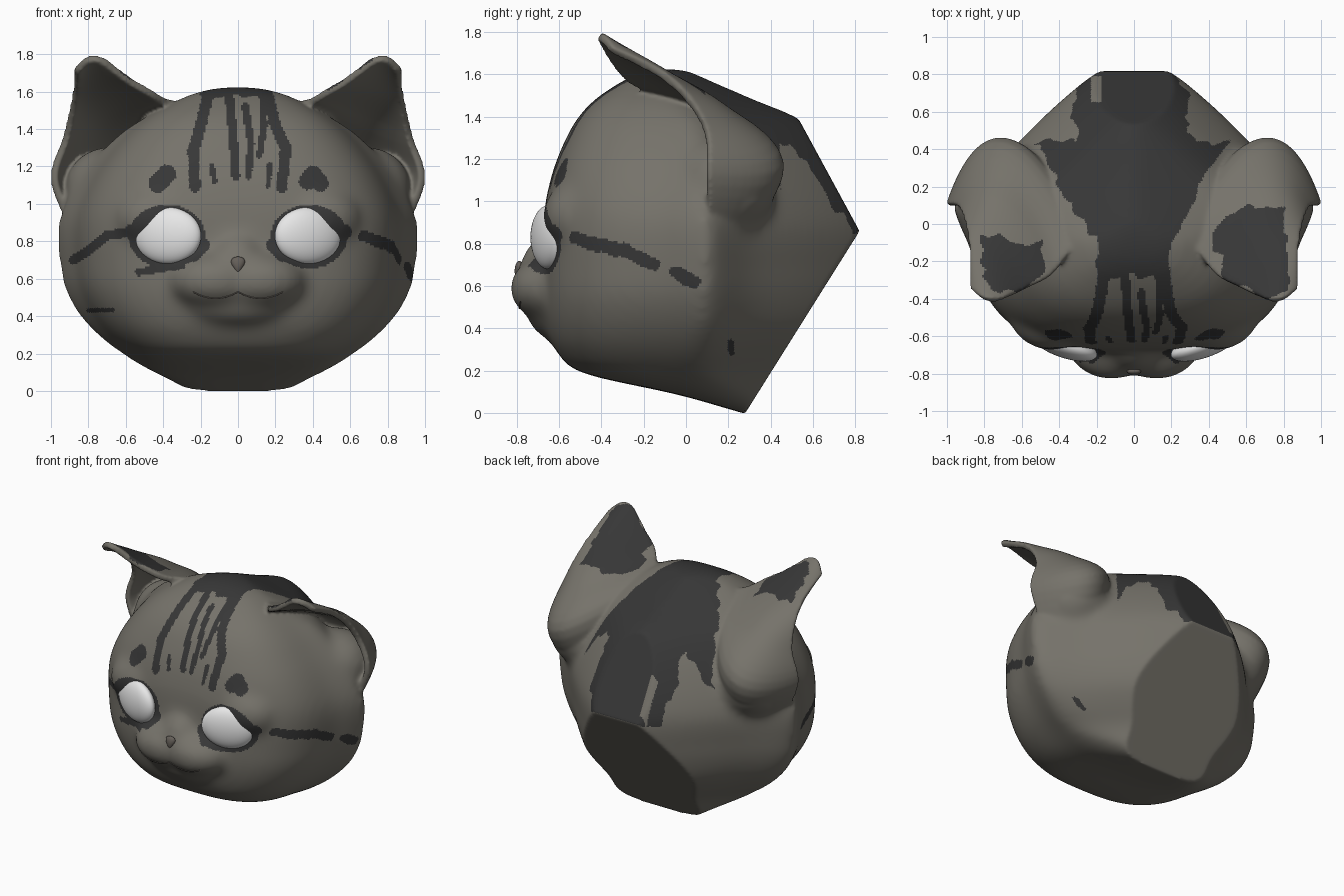
import bpy, bmesh, math
from mathutils import Matrix, Vector, noise
from mathutils.bvhtree import BVHTree

cube = bpy.data.objects.get("Cube")
if cube:
    bpy.data.objects.remove(cube, do_unlink=True)


def material(name, rgb):
    mat = bpy.data.materials.new(name)
    mat.use_nodes = True
    color = (*rgb, 1)
    mat.diffuse_color = color
    mat.node_tree.nodes["Principled BSDF"].inputs["Base Color"].default_value = color
    return mat


FUR = material("grey_brown_fur", (0.18, 0.17, 0.145))
STRIPE = material("charcoal_stripe", (0.038, 0.038, 0.038))
WHITE = material("eye_white", (0.8, 0.8, 0.8))
NOSE = material("nose_grey", (0.13, 0.115, 0.1))


def make_object(name, bm, *mats):
    mesh = bpy.data.meshes.new(name)
    bm.to_mesh(mesh)
    bm.free()
    obj = bpy.data.objects.new(name, mesh)
    bpy.context.collection.objects.link(obj)
    for mat in mats:
        mesh.materials.append(mat)
    mesh.shade_smooth()
    return obj


def bake(obj):
    bpy.context.view_layer.update()
    graph = bpy.context.evaluated_depsgraph_get()
    mesh = bpy.data.meshes.new_from_object(obj.evaluated_get(graph))
    obj.modifiers.clear()
    obj.data = mesh
    return mesh


def fuse(obj, voxel, passes):
    remesh = obj.modifiers.new("fuse", "REMESH")
    remesh.mode = "VOXEL"
    remesh.voxel_size = voxel
    smooth = obj.modifiers.new("soften", "SMOOTH")
    smooth.factor = 0.5
    smooth.iterations = passes
    return bake(obj)


def ball(bm, loc, radii, turn=0):
    matrix = Matrix.Translation(loc) @ Matrix.Rotation(turn, 4, "Z") @ Matrix.Diagonal((*radii, 1))
    bmesh.ops.create_uvsphere(bm, u_segments=40, v_segments=24, radius=1, matrix=matrix)


def spline(keys, t):
    """Smooth curve through the keys, t from 0 to 1."""
    pos = t * (len(keys) - 1)
    i = min(int(pos), len(keys) - 2)
    f = pos - i
    a, b, c, d = (Vector(keys[max(0, min(k, len(keys) - 1))]) for k in range(i - 1, i + 3))
    return b + (c - a) * (f / 2) + (a * 2 - b * 5 + c * 4 - d) * (f * f / 2) + (b * 3 - a - c * 3 + d) * (f ** 3 / 2)


# Skull: rounded level sections given as height, front, back, half width
SECTIONS = [(-0.04, 0.44, 0.56, 0.22), (0.03, 0.2, 0.5, 0.33), (0.1, -0.05, 0.56, 0.44),
            (0.2, -0.49, 0.66, 0.61), (0.3, -0.61, 0.75, 0.75), (0.42, -0.66, 0.85, 0.86),
            (0.56, -0.68, 0.9, 0.935), (0.7, -0.68, 0.93, 0.96), (0.87, -0.675, 0.93, 0.97),
            (1.0, -0.665, 0.88, 0.94), (1.15, -0.63, 0.79, 0.86), (1.28, -0.58, 0.69, 0.76),
            (1.4, -0.515, 0.55, 0.64), (1.5, -0.42, 0.31, 0.49), (1.6, -0.26, 0.08, 0.27),
            (1.635, -0.14, 0, 0.1)]
bm = bmesh.new()
rings = []
STEPS, SIDES = 60, 96
for step in range(STEPS + 1):
    z, front, back, width = spline(SECTIONS, step / STEPS)
    mid = front + 0.48 * (back - front)
    taper = 1.45 - 0.25 * max(0, min(1, z / 0.7))
    ring = []
    for k in range(SIDES):
        a = math.tau * k / SIDES
        c, s = math.cos(a), math.sin(a)
        power = 2 / (taper if s > 0 else 2.9)
        y = mid + math.copysign(abs(s) ** power, s) * (back - mid if s > 0 else mid - front)
        # the cheeks widen into a ridge below the ears
        ridge = 0.9 + 0.1 * math.exp(-((y - 0.1) / 0.16) ** 2)
        ring.append(bm.verts.new((math.copysign(abs(c) ** power, c) * width * ridge, y, z)))
    rings.append(ring)
for low, high in zip(rings, rings[1:]):
    for k in range(SIDES):
        n = (k + 1) % SIDES
        bm.faces.new((low[k], low[n], high[n], high[k]))
bm.faces.new(rings[0][::-1])
bm.faces.new(rings[-1])

# Muzzle pads, brow pads, ear roots, nose bridge and chin
for side in (-1, 1):
    ball(bm, (side * 0.12, -0.62, 0.6), (0.25, 0.215, 0.16))
    ball(bm, (side * 0.42, -0.51, 0.93), (0.24, 0.17, 0.18))
    ball(bm, (side * 0.68, 0.19, 1.09), (0.25, 0.24, 0.23))
ball(bm, (0, -0.61, 0.67), (0.16, 0.18, 0.2))
ball(bm, (0, -0.58, 0.48), (0.32, 0.17, 0.13))
head = make_object("head", bm, FUR, STRIPE)
fuse(head, 0.03, 12)

# Flat neck opening and flat nape
bm = bmesh.new()
bm.from_mesh(head.data)
for point, normal in (((0, 0.28, 0.01), (0, 0.86, -0.54)), ((0, 0.82, 0.87), (0, 0.35, 0.19))):
    bmesh.ops.bisect_plane(bm, geom=bm.verts[:] + bm.edges[:] + bm.faces[:],
                           plane_co=point, plane_no=normal, clear_outer=True)
    bmesh.ops.holes_fill(bm, edges=[e for e in bm.edges if e.is_boundary], sides=0)

# Ears: cupped sheets between an inner edge, a spine and an outer edge,
# running from inside the skull, around the ear root and up to the tip
INNER = [(0.4, 0.25, 1.0), (0.3, -0.02, 1.47), (0.42, -0.25, 1.575), (0.57, -0.34, 1.665), (0.7, -0.4, 1.765)]
SPINE = [(0.66, 0.28, 0.86), (0.69, 0.44, 1.2), (0.69, 0.16, 1.46), (0.74, -0.15, 1.635), (0.79, -0.405, 1.79)]
OUTER = [(0.88, 0.1, 0.88), (0.985, 0.1, 1.14), (0.92, 0.08, 1.37), (0.88, -0.09, 1.59), (0.865, -0.35, 1.72)]
GRID = 24
for side in (-1, 1):
    ear_bm = bmesh.new()
    rows = []
    for i in range(GRID + 1):
        a, m, b = (spline(edge, i / GRID) for edge in (INNER, SPINE, OUTER))
        ctrl = m * 2 - (a + b) / 2
        row = []
        for j in range(GRID + 1):
            s = j / GRID
            p = a * (1 - s) ** 2 + ctrl * (2 * s * (1 - s)) + b * s * s
            row.append(ear_bm.verts.new((p.x * side, p.y, p.z)))
        rows.append(row)
    for r, q in zip(rows, rows[1:]):
        for j in range(GRID):
            ear_bm.faces.new((r[j], r[j + 1], q[j + 1], q[j]))
    ear = make_object("ear_sheet", ear_bm)
    thick = ear.modifiers.new("thickness", "SOLIDIFY")
    thick.thickness = 0.042
    thick.offset = 0
    bm.from_mesh(bake(ear))
    bpy.data.objects.remove(ear, do_unlink=True)
bm.to_mesh(head.data)
bm.free()
fuse(head, 0.0112, 9)
bottom = min(v.co.z for v in head.data.vertices)
head.data.transform(Matrix.Translation((0, 0, -bottom)))


# Coat markings: strokes with a radius, and outlined patches
def near(p, stroke):
    radius, *points = stroke
    for a, b in zip(points, points[1:]):
        a, b = Vector(a), Vector(b)
        t = max(0, min(1, (p - a).dot(b - a) / (b - a).length_squared))
        if (a + (b - a) * t - p).length < radius:
            return True
    return False


def inside(p, outline):
    hit = False
    for (ax, ay), (bx, by) in zip(outline, outline[1:] + outline[:1]):
        if (ay > p.y) != (by > p.y) and p.x < ax + (bx - ax) * (p.y - ay) / (by - ay):
            hit = not hit
    return hit


FACE_STROKES = [
    (0.03, (0.16, 1.58), (0.2, 1.42), (0.255, 1.3), (0.235, 1.09)),
    (0.03, (-0.16, 1.58), (-0.2, 1.42), (-0.24, 1.28), (-0.23, 1.09)),
    (0.024, (-0.05, 1.6), (-0.025, 1.35), (-0.012, 1.15)),
    (0.02, (0.04, 1.52), (0.07, 1.32), (0.055, 1.15)),
    (0.018, (0.13, 1.58), (0.14, 1.42), (0.115, 1.26)),
    (0.015, (0.17, 1.21), (0.16, 1.1)), (0.015, (-0.14, 1.2), (-0.125, 1.12)),
    (0.05, (-0.43, 1.11), (-0.38, 1.16)), (0.045, (0.37, 1.12), (0.4, 1.16), (0.44, 1.11)),
    (0.02, (-0.53, 0.635), (-0.3, 0.67)),
    (0.025, (-0.58, 0.85), (-0.7, 0.83), (-0.8, 0.75), (-0.88, 0.7)),
    (0.012, (-0.8, 0.43), (-0.67, 0.435))]
RIM_STROKES = [(0.04, (0.52, 0.82), (0.57, 0.85)), (0.04, (0.24, 0.73), (0.19, 0.78))]
SIDE_STROKES = [(0.03, (-0.52, 0.82), (-0.45, 0.8), (-0.3, 0.77), (-0.15, 0.7)),
                (0.03, (-0.05, 0.66), (0.04, 0.62)), (0.014, (0.21, 0.33), (0.215, 0.28))]
CROWN = [(-0.2, -0.28), (-0.2, -0.08), (-0.28, 0.02), (-0.4, 0.2), (-0.52, 0.44), (-0.3, 0.45),
         (-0.34, 0.57), (-0.28, 0.84), (0.22, 0.84), (0.29, 0.65), (0.28, 0.48), (0.4, 0.41),
         (0.52, 0.45), (0.36, 0.24), (0.27, 0), (0.2, -0.1), (0.17, -0.28)]
RIGHT_EAR = [(-0.81, -0.05), (-0.65, -0.1), (-0.5, -0.1), (-0.47, -0.25), (-0.6, -0.36),
             (-0.78, -0.36), (-0.82, -0.2)]
LEFT_EAR = [(0.38, -0.1), (0.5, 0.05), (0.6, 0.1), (0.8, 0.08), (0.83, -0.35), (0.7, -0.4),
            (0.5, -0.3), (0.47, -0.17)]


def is_dark(c, n):
    wobble = noise.noise(c * 14) * 0.03
    top = Vector((c.x + wobble, c.y + wobble))
    if c.z > 0.85 and n.z > -0.05 and inside(top, CROWN):
        return not (-0.23 < c.x < -0.17 and 0.65 < c.y < 0.79)
    # ear backs only, well above the skull beneath them
    if n.z > 0.25 and abs(c.x) > 0.42 and c.z > 1.5 - max(0, abs(c.x) - 0.55) * 0.4:
        return inside(top, LEFT_EAR if c.x > 0 else RIGHT_EAR)
    if c.y < 0 and n.y < 0.2 and c.z < 1.62:
        eye = Vector(((abs(c.x) - 0.38) / 0.205, (c.z - 0.825) / 0.17))
        if c.y < -0.4 and eye.length < 1:
            return True
        flat = Vector((c.x, c.z))
        if any(near(flat, s) for s in FACE_STROKES):
            return True
        if any(near(Vector((abs(c.x), c.z)), s) for s in RIM_STROKES):
            return True
    return c.x > 0.5 and any(near(Vector((c.y, c.z + wobble / 2)), s) for s in SIDE_STROKES)


for face in head.data.polygons:
    face.material_index = int(is_dark(face.center, face.normal))
head.data.shade_smooth()

# Facial features set onto the surface
bpy.context.view_layer.update()
tree = BVHTree.FromObject(head, bpy.context.evaluated_depsgraph_get())


def on_face(x, z, sink=0):
    return tree.ray_cast(Vector((x, -3, z)), Vector((0, 1, 0)))[0] + Vector((0, sink, 0))


for side, name in ((1, "left_eye"), (-1, "right_eye")):
    bm = bmesh.new()
    ball(bm, on_face(side * 0.375, 0.83, 0.012), (0.187, 0.068, 0.152), side * math.radians(19))
    make_object(name, bm, WHITE)

bm = bmesh.new()
ball(bm, (0, 0, 0), (0.042, 0.022, 0.048))
for v in bm.verts:
    v.co.x *= 0.75 + v.co.z * 11
bmesh.ops.translate(bm, verts=bm.verts, vec=on_face(0, 0.67, 0.006))
make_object("nose", bm, NOSE)

curve = bpy.data.curves.new("mouth", "CURVE")
curve.dimensions = "3D"
curve.bevel_depth = 0.004
line = curve.splines.new("POLY")
COUNT = 48
line.points.add(COUNT)
for i, point in enumerate(line.points):
    x = 0.24 * (2 * i / COUNT - 1)
    point.co = (*on_face(x, 0.495 + 0.035 * (1 - abs(x) / 0.12) ** 2), 1)
curve.materials.append(NOSE)
bpy.context.collection.objects.link(bpy.data.objects.new("mouth", curve))
